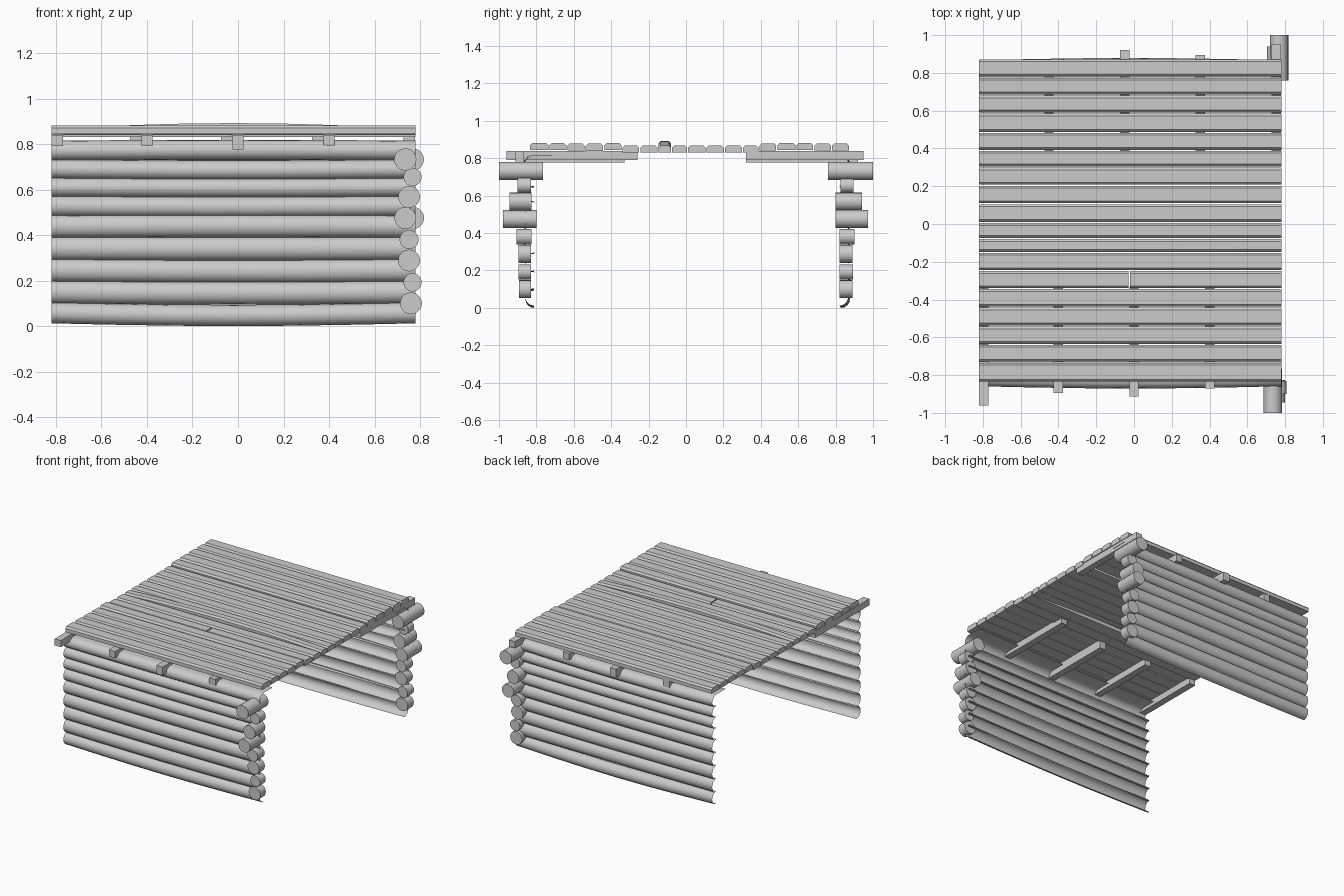
import bpy, bmesh, math, random
from mathutils import Vector

if "Cube" in bpy.data.objects:
    bpy.data.objects.remove(bpy.data.objects["Cube"])
random.seed(4)
X0, X1 = -0.82, 0.78


def finish(name, bm, smooth=False):
    me = bpy.data.meshes.new(name)
    bm.to_mesh(me)
    bm.free()
    ob = bpy.data.objects.new(name, me)
    bpy.context.collection.objects.link(ob)
    if smooth:
        bpy.context.view_layer.objects.active = ob
        ob.select_set(True)
        bpy.ops.object.shade_smooth_by_angle(angle=math.radians(50))
        ob.select_set(False)
    return ob


def sweep(name, profile, xs, offset, closed=True, smooth=False):
    """Sweep a (y, z) profile along x; offset(x) gives the bend (dy, dz)."""
    bm = bmesh.new()
    rings = []
    for x in xs:
        dy, dz = offset(x)
        rings.append([bm.verts.new((x, y + dy, z + dz)) for y, z in profile])
    n = len(profile)
    for a, b in zip(rings, rings[1:]):
        for i in range(n if closed else n - 1):
            j = (i + 1) % n
            bm.faces.new((a[i], a[j], b[j], b[i]))
    if closed:
        bm.faces.new(rings[0])
        bm.faces.new(rings[-1][::-1])
        bmesh.ops.recalc_face_normals(bm, faces=bm.faces)
    else:
        # open wall shells face outwards
        side = 1 if profile[n // 2][0] > 0 else -1
        bm.normal_update()
        if sum(f.normal.y for f in bm.faces) * side < 0:
            bmesh.ops.reverse_faces(bm, faces=bm.faces)
    return finish(name, bm, smooth)


def box(name, lo, hi):
    bm = bmesh.new()
    bmesh.ops.create_cube(bm, size=1)
    for v in bm.verts:
        v.co = Vector([(a + b) / 2 + c * (b - a) for a, b, c in zip(lo, hi, v.co)])
    return finish(name, bm)


def bow(x):
    t = (x - X0) / (X1 - X0)
    return math.sin(math.pi * t)


# Log walls: outward-facing half-round shells, slightly bowed
edges = [0.015, 0.102, 0.197, 0.293, 0.39, 0.485, 0.57, 0.65, 0.73, 0.812]
xs = [X0 + (X1 - X0) * i / 6 for i in range(7)]
for side, wall, base in ((-1, "front", 0.812), (1, "back", 0.82)):
    for k, (z0, z1) in enumerate(zip(edges, edges[1:])):
        r, c = (z1 - z0) / 2 + 0.003, (z0 + z1) / 2
        prof = []
        for i in range(9):
            a = -math.pi / 2 + math.pi * i / 8
            prof.append((side * (base + 0.047 * math.cos(a)), c + r * math.sin(a)))
        if k == 8:
            prof.append((side * 0.71, c + r))      # lip over the wall top
        dz = -0.012 if k == 0 else random.uniform(-0.006, 0.004)
        dy = random.uniform(-0.004, 0.012) if k < 8 else 0.012
        sweep(f"{wall}_wall_log_{k}", prof, xs,
              lambda x: (side * dy * bow(x), dz * bow(x)), False, True)

# Crossing log ends: z, radius, then (x, inner y, outer y) front and back
ends = [(0.10, 0.048, (0.76, 0.83, 0.893), (0.76, 0.82, 0.89)),
        (0.192, 0.040, (0.767, 0.83, 0.895), (0.767, 0.82, 0.893)),
        (0.288, 0.048, (0.752, 0.83, 0.895), (0.752, 0.82, 0.89)),
        (0.38, 0.042, (0.752, 0.825, 0.905), (0.752, 0.82, 0.90)),
        (0.475, 0.048, (0.735, 0.80, 0.978), (0.77, 0.80, 0.972)),
        (0.568, 0.048, (0.752, 0.825, 0.945), (0.752, 0.80, 0.94)),
        (0.655, 0.040, (0.767, 0.83, 0.90), (0.767, 0.825, 0.895)),
        (0.732, 0.049, (0.735, 0.765, 1.0), (0.768, 0.76, 1.0))]
for k, (z, r, front, back) in enumerate(ends):
    for side, wall, (x, y0, y1) in ((-1, "front", front), (1, "back", back)):
        bm = bmesh.new()
        bmesh.ops.create_cone(bm, cap_ends=True, segments=20, radius1=r,
                              radius2=r, depth=y1 - y0)
        for v in bm.verts:
            px, py, pz = v.co
            v.co = (x + px, side * (y0 + y1) / 2 + pz, z - py)
        bmesh.ops.recalc_face_normals(bm, faces=bm.faces)
        finish(f"{wall}_log_end_{k}", bm, True)

# Roof planks: chamfered boards running along x
lines = [-0.838, -0.732, -0.637, -0.54, -0.44, -0.342, -0.247, -0.15, -0.077,
         0.008, 0.107, 0.205, 0.302, 0.39, 0.485, 0.588, 0.683, 0.777, 0.875]
for k, (a, b) in enumerate(zip(lines, lines[1:])):
    top = random.uniform(0.876, 0.882) if abs((a + b) / 2) > 0.35 else 0.868
    bot, g, c = top - 0.038, 0.003, 0.012
    prof = [(a + g, bot), (b - g, bot), (b - g, top - c), (b - g - c, top),
            (a + g + c, top), (a + g, top - c)]
    lift = 0.024 if k == 7 else 0.0                # one warped board
    spans = [(X0, -0.03), (-0.022, X1)] if k == 5 else [(X0, X1)]
    for n, (s, e) in enumerate(spans):
        sweep(f"roof_plank_{k}_{n}", prof, [s + (e - s) * i / 6 for i in range(7)],
              lambda x: (0, lift * bow(x)))

# Short rafters resting on each wall: x, inner y, outer y, bottom z
for k, (x, y0, y1, z) in enumerate([(-0.795, -0.33, -0.96, 0.792),
                                    (-0.40, -0.33, -0.895, 0.792),
                                    (0.0, -0.33, -0.912, 0.777),
                                    (0.40, -0.26, -0.87, 0.792),
                                    (-0.45, 0.32, 0.87, 0.79),
                                    (-0.05, 0.32, 0.92, 0.777),
                                    (0.35, 0.32, 0.895, 0.79),
                                    (0.752, 0.32, 0.95, 0.792)]):
    box(f"rafter_{k}", (x - 0.025, min(y0, y1), z), (x + 0.025, max(y0, y1), 0.84))
